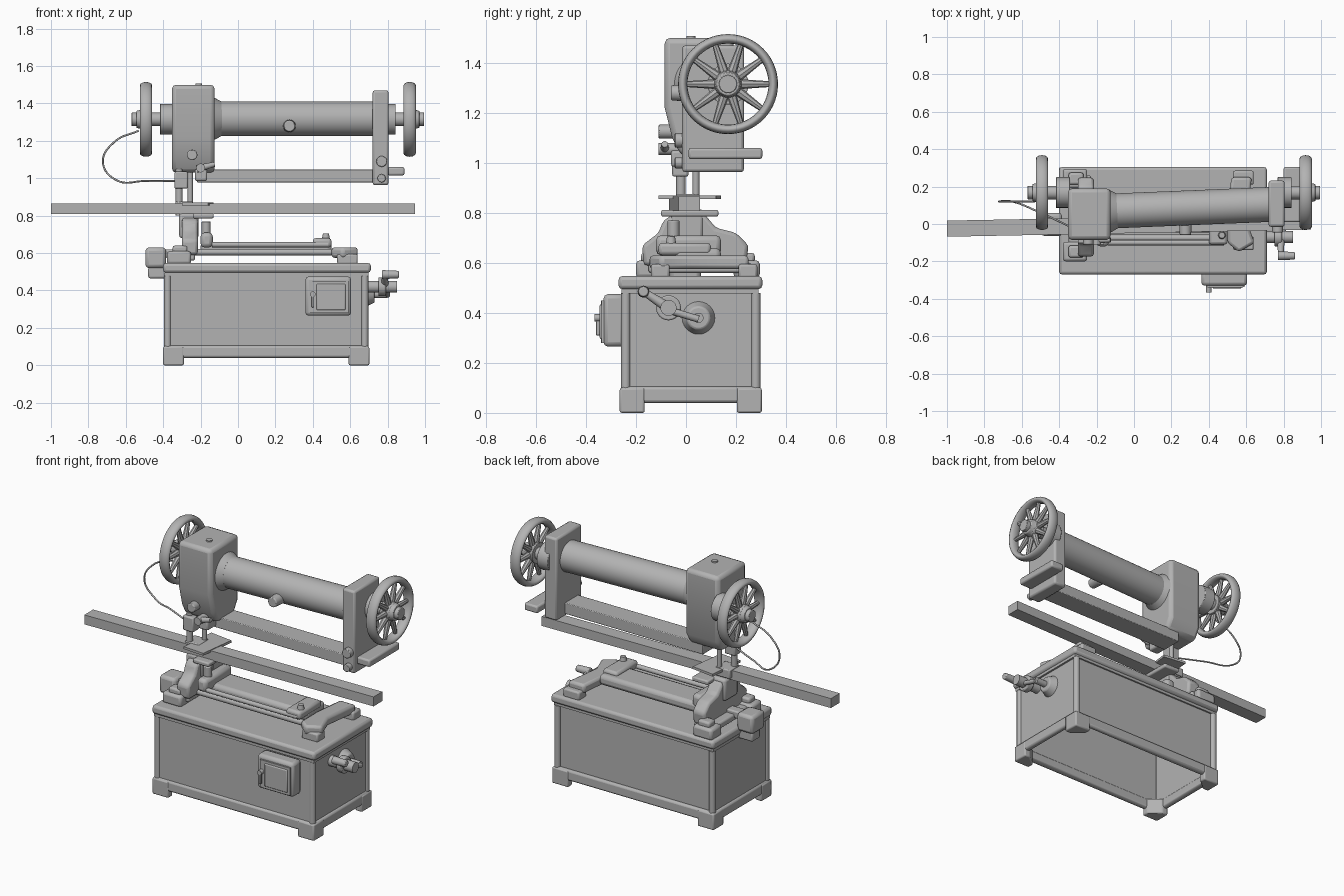
import bpy, bmesh, math
from mathutils import Vector

grey = bpy.data.materials.new("machine_grey")
grey.diffuse_color = (0.45, 0.45, 0.45, 1)


def finish(ob, name, bevel=0.0, segs=2):
    ob.name = name
    ob.data.materials.append(grey)
    if bevel:
        m = ob.modifiers.new("bevel", 'BEVEL')
        m.width, m.segments = bevel, segs
    bpy.ops.object.select_all(action='DESELECT')
    ob.select_set(True)
    bpy.context.view_layer.objects.active = ob
    bpy.ops.object.shade_smooth_by_angle(angle=math.radians(35))
    return ob


def from_bmesh(name, bm, bevel=0.0, segs=2):
    bmesh.ops.recalc_face_normals(bm, faces=bm.faces)
    me = bpy.data.meshes.new(name)
    bm.to_mesh(me)
    bm.free()
    ob = bpy.data.objects.new(name, me)
    bpy.context.collection.objects.link(ob)
    return finish(ob, name, bevel, segs)


def box(name, x0, x1, y0, y1, z0, z1, bevel=0.0):
    bm = bmesh.new()
    bmesh.ops.create_cube(bm, size=1)
    for v in bm.verts:
        v.co = Vector(((x0 + x1) / 2 + v.co.x * (x1 - x0),
                       (y0 + y1) / 2 + v.co.y * (y1 - y0),
                       (z0 + z1) / 2 + v.co.z * (z1 - z0)))
    return from_bmesh(name, bm, bevel)


def rod(name, a, b, r, r2=None, segs=24, bevel=0.0):
    a, b = Vector(a), Vector(b)
    bpy.ops.mesh.primitive_cone_add(vertices=segs, radius1=r, radius2=r if r2 is None else r2,
                                    depth=(b - a).length, location=(a + b) / 2)
    ob = bpy.context.object
    ob.rotation_euler = (b - a).to_track_quat('Z', 'Y').to_euler()
    return finish(ob, name, bevel)


def prism(name, pts, lo, hi, axis='x', bevel=0.0):
    """Extrude a (y,z) outline along x, or an (x,y) outline along z."""
    bm = bmesh.new()
    put = (lambda p, t: (t, p[0], p[1])) if axis == 'x' else (lambda p, t: (p[0], p[1], t))
    f = bm.faces.new([bm.verts.new(put(p, lo)) for p in pts])
    ext = bmesh.ops.extrude_face_region(bm, geom=[f])
    d = Vector(put((0, 0), hi - lo))
    for v in ext["geom"]:
        if isinstance(v, bmesh.types.BMVert):
            v.co += d
    return from_bmesh(name, bm, bevel)


def frame(name, x0, x1, y0, y1, z0, z1, t, bevel=0.0):
    """Rectangular ring, open through the middle."""
    bm = bmesh.new()
    rings = []
    for i, z in ((0, z0), (0, z1), (t, z1), (t, z0)):
        rings.append([bm.verts.new((x, y, z)) for x, y in
                      ((x0 + i, y0 + i), (x1 - i, y0 + i), (x1 - i, y1 - i), (x0 + i, y1 - i))])
    for k in range(4):
        for j in range(4):
            a, b = rings[k], rings[(k + 1) % 4]
            bm.faces.new((a[j], a[(j + 1) % 4], b[(j + 1) % 4], b[j]))
    return from_bmesh(name, bm, bevel)


def tube(name, pts, r):
    cu = bpy.data.curves.new(name, 'CURVE')
    cu.dimensions, cu.bevel_depth, cu.bevel_resolution = '3D', r, 2
    s = cu.splines.new('BEZIER')
    s.bezier_points.add(len(pts) - 1)
    for bp, p in zip(s.bezier_points, pts):
        bp.co = p
        bp.handle_left_type = bp.handle_right_type = 'AUTO'
    ob = bpy.data.objects.new(name, cu)
    bpy.context.collection.objects.link(ob)
    cu.materials.append(grey)


# --- hollow cabinet: walls, top slab, skirting, feet, corner columns
frame("cabinet_walls", -0.385, 0.685, -0.25, 0.28, 0.06, 0.5, 0.02)
box("cabinet_top", -0.40, 0.71, -0.27, 0.305, 0.495, 0.547, 0.015)
frame("top_moulding", -0.392, 0.697, -0.258, 0.29, 0.478, 0.497, 0.03)
frame("skirting", -0.398, 0.7, -0.263, 0.3, 0.04, 0.105, 0.035, 0.012)
for x, sx in ((-0.4, 1), (0.702, -1)):
    for y, sy in ((-0.265, 1), (0.303, -1)):
        prism("cabinet_foot", [(x, y), (x + sx * 0.11, y), (x + sx * 0.11, y + sy * 0.04),
                               (x + sx * 0.04, y + sy * 0.1), (x, y + sy * 0.1)], 0, 0.1, 'z', 0.008)
        rod("corner_column", (x + sx * 0.024, y + sy * 0.024, 0.1), (x + sx * 0.024, y + sy * 0.024, 0.48), 0.019, segs=16)

# --- front cupboard with door, hinge and latch
box("cupboard", 0.36, 0.605, -0.33, -0.245, 0.265, 0.475, 0.018)
frame("cupboard_door_rim", 0.385, 0.59, -0.337, -0.327, 0.28, 0.45, 0.012)
box("cupboard_door", 0.42, 0.575, -0.345, -0.325, 0.295, 0.435, 0.006)
rod("door_latch", (0.4, -0.33, 0.38), (0.4, -0.365, 0.38), 0.015, segs=12)
box("latch_lever", 0.393, 0.407, -0.36, -0.345, 0.31, 0.38, 0.003)

# --- hand cranks on the right side of the cabinet
rod("crank_disc", (0.68, 0.05, 0.38), (0.73, 0.05, 0.38), 0.068, 0.045, bevel=0.006)
rod("crank_shaft", (0.72, 0.05, 0.38), (0.8, 0.05, 0.38), 0.02)
rod("crank_hub", (0.68, -0.07, 0.42), (0.85, -0.07, 0.42), 0.032)
rod("crank_collar", (0.75, -0.07, 0.42), (0.79, -0.07, 0.42), 0.05, bevel=0.006)
rod("crank_arm", (0.785, -0.07, 0.42), (0.785, -0.17, 0.485), 0.022, 0.014, 12)
rod("crank_grip", (0.77, -0.17, 0.485), (0.86, -0.17, 0.485), 0.024, 0.02, 16, 0.005)
rod("crank_link", (0.8, 0.05, 0.375), (0.8, -0.05, 0.405), 0.014, segs=12)

# --- bed mechanism on the cabinet top
for y0 in (-0.2, 0.19):
    box("bed_foot_left", -0.38, -0.25, y0, y0 + 0.105, 0.54, 0.61, 0.015)
    box("bed_foot_cap", -0.35, -0.27, y0 + 0.02, y0 + 0.085, 0.6, 0.64, 0.012)
box("bed_cross_member", -0.35, -0.23, -0.15, 0.26, 0.56, 0.6, 0.01)
prism("bed_pedestal", [(-0.17, 0.59), (-0.175, 0.67), (-0.11, 0.72), (-0.09, 0.77), (-0.04, 0.8),
                       (0.07, 0.8), (0.12, 0.74), (0.2, 0.72), (0.25, 0.67), (0.24, 0.59)],
      -0.3, -0.215, bevel=0.015)
box("pedestal_post", -0.315, -0.21, -0.06, 0.07, 0.68, 0.815, 0.015)
box("pedestal_cap", -0.24, -0.13, -0.1, 0.13, 0.785, 0.812, 0.008)
prism("throat_plate", [(-0.3, -0.1), (-0.16, -0.11), (-0.13, 0.12), (-0.28, 0.14)], 0.855, 0.87, 'z')
box("bed_bearing", -0.2, -0.135, -0.12, 0.14, 0.63, 0.71, 0.02)
rod("bearing_stud", (-0.17, -0.05, 0.7), (-0.17, -0.05, 0.77), 0.024, segs=16, bevel=0.005)
box("bed_beam", -0.2, 0.5, -0.045, 0.14, 0.595, 0.66, 0.022)
rod("bed_rod", (-0.14, -0.1, 0.645), (0.48, -0.1, 0.645), 0.014, segs=16)
rod("bed_lower_rod", (-0.3, -0.075, 0.605), (0.5, -0.075, 0.605), 0.018, segs=16)
box("bed_slide", 0.4, 0.5, -0.11, 0.1, 0.63, 0.68, 0.015)
rod("slide_stud", (0.47, -0.06, 0.66), (0.47, -0.06, 0.705), 0.024, 0.016, 16)
prism("bed_bracket_right", [(0.52, 0.25), (0.5, 0.05), (0.5, -0.1), (0.56, -0.15), (0.645, -0.1),
                            (0.6, 0.02), (0.63, 0.25)], 0.575, 0.63, 'z', 0.015)
for y in (-0.11, 0.24):
    box("bed_foot_right", 0.53, 0.64, y - 0.03, y + 0.045, 0.54, 0.595, 0.01)
box("side_box", -0.495, -0.385, -0.065, 0.06, 0.52, 0.63, 0.018)
box("side_box_bracket", -0.48, -0.375, -0.04, 0.04, 0.465, 0.525, 0.01)
box("side_box_arm", -0.39, -0.25, -0.03, 0.03, 0.575, 0.62, 0.008)

# --- long work rail, slightly skewed
prism("work_rail", [(-1.0, -0.068), (0.945, -0.03), (0.945, 0.055), (-1.0, 0.018)], 0.808, 0.866, 'z')

# --- head, main arm and end plate
prism("head_casing", [(-0.085, 1.5), (0.19, 1.5), (0.19, 1.1), (0.15, 1.03), (-0.02, 1.03),
                      (-0.055, 1.1), (-0.085, 1.22)], -0.353, -0.125, bevel=0.022)
rod("main_arm", (-0.2, 0.066, 1.318), (0.74, 0.105, 1.318), 0.093, segs=48)
rod("arm_collar", (-0.14, 0.068, 1.318), (-0.09, 0.07, 1.318), 0.12, 0.093, 48)
box("end_plate", 0.72, 0.805, -0.015, 0.232, 0.963, 1.47, 0.012)
box("lower_bar", -0.22, 0.74, 0.02, 0.15, 0.978, 1.046, 0.004)
box("end_bracket", 0.8, 0.89, 0.01, 0.305, 1.015, 1.06, 0.01)
rod("arm_knob", (0.275, 0.02, 1.28), (0.275, -0.06, 1.28), 0.035, 0.03, 20, 0.005)
rod("head_knob", (-0.245, -0.03, 1.125), (-0.245, -0.11, 1.125), 0.028, segs=20, bevel=0.005)
rod("head_top_screw", (-0.21, 0.02, 1.49), (-0.21, 0.02, 1.508), 0.018, segs=16)
for z, r in ((1.09, 0.029), (1.0, 0.022)):
    rod("plate_knob", (0.768, 0, z), (0.768, -0.045, z), r, segs=20, bevel=0.004)

# --- presser and needle parts under the head
box("presser_block", -0.34, -0.268, -0.055, 0.01, 0.945, 1.035, 0.008)
rod("needle_bar", (-0.315, -0.02, 0.8), (-0.315, -0.02, 1.05), 0.019, segs=16)
rod("presser_bar", (-0.255, 0.04, 0.86), (-0.255, 0.04, 1.05), 0.014, segs=16)
box("presser_foot", -0.335, -0.24, -0.04, 0.055, 0.82, 0.875, 0.006)
box("tension_block", -0.23, -0.165, -0.06, 0.06, 0.985, 1.05, 0.01)
rod("tension_lever", (-0.22, -0.085, 1.05), (-0.125, -0.085, 1.075), 0.02, 0.013, 12)
rod("tension_stud", (-0.2, -0.02, 1.055), (-0.2, -0.11, 1.055), 0.024, segs=16)

# --- thread guide wire
tube("guide_wire", [(-0.53, 0.12, 1.255), (-0.66, 0.12, 1.195), (-0.722, 0.12, 1.085),
                    (-0.65, 0.12, 0.99), (-0.5, 0.06, 0.985), (-0.33, -0.02, 0.985)], 0.005)

# --- spoked wheels on both ends; s points outward
WY, WZ = 0.168, 1.315
for side, cx, s in (("left", -0.492, -1), ("right", 0.918, 1)):
    bpy.ops.mesh.primitive_torus_add(major_segments=56, minor_segments=12, major_radius=0.181,
                                     minor_radius=0.019, location=(cx, WY, WZ),
                                     rotation=(0, math.pi / 2, 0))
    bpy.context.object.scale = (1, 1, 1.75)
    finish(bpy.context.object, side + "_wheel_rim")

    def axle(name, d0, d1, r, r2=None, segs=24):
        rod(side + name, (cx + s * d0, WY, WZ), (cx + s * d1, WY, WZ), r, r2, segs, 0.003)

    axle("_wheel_hub", -0.03, 0.03, 0.062, 0.052)
    axle("_axle", -0.15, 0.077, 0.036)
    axle("_axle_boss", -0.15, -0.075, 0.082)
    axle("_wheel_cap", 0.025, 0.052, 0.052, 0.045)
    axle("_wheel_nut", 0.05, 0.075, 0.03, segs=6)
    for k in range(10):
        a = 2 * math.pi * k / 10
        c, n = math.cos(a), math.sin(a)
        rod(side + "_wheel_spoke", (cx, WY + 0.045 * c, WZ + 0.045 * n),
            (cx, WY + 0.176 * c, WZ + 0.176 * n), 0.02, 0.011, 8)
